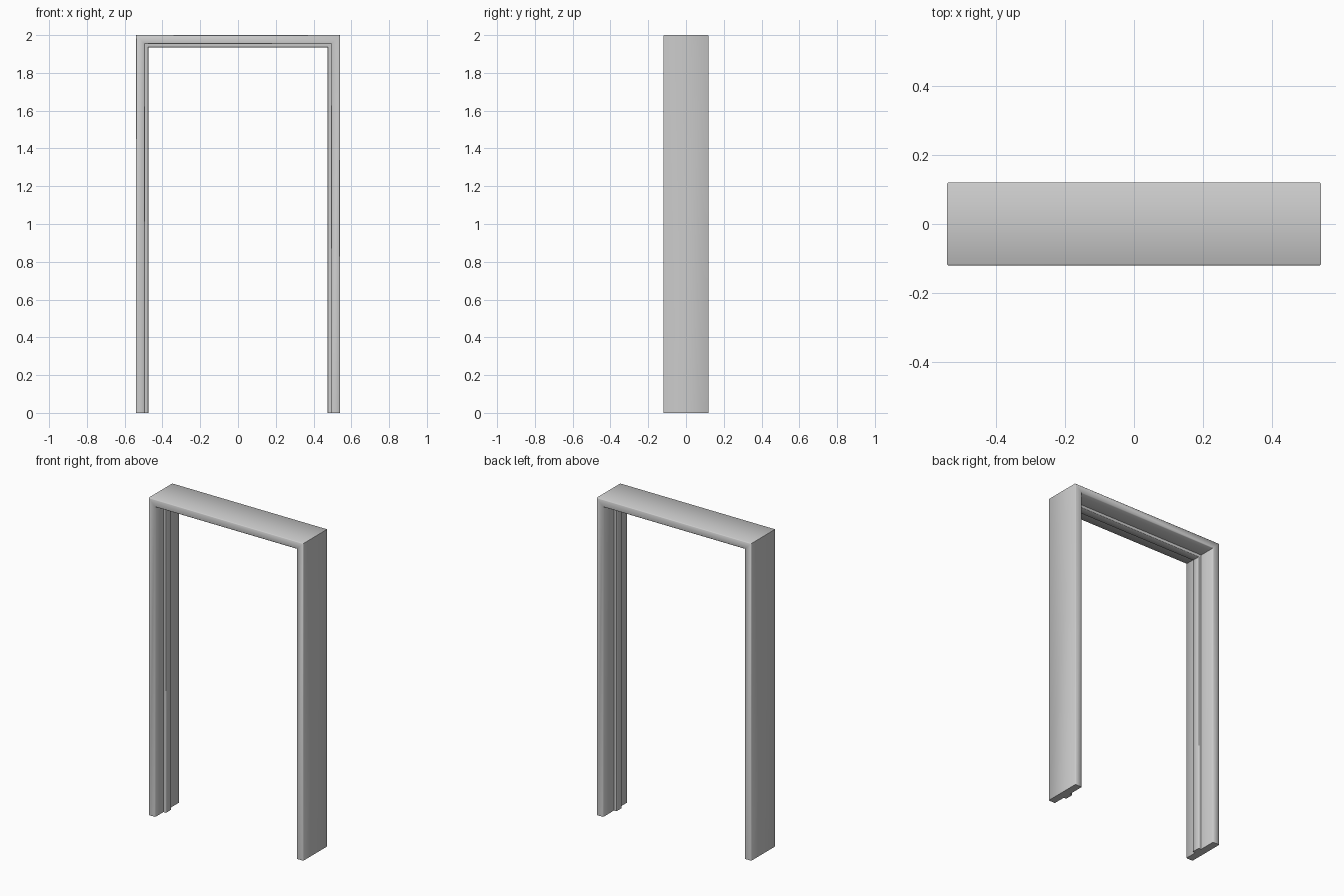
import bpy, bmesh, math

if "Cube" in bpy.data.objects:
    bpy.data.objects.remove(bpy.data.objects["Cube"])

HALF_W, HEIGHT = 0.54, 2.0
B = 0.004  # small eased edge

# Cross-section: (inset from the outer face, y), with a raised door stop
profile = [
    (0.0, 0.12 - B), (0.0, -0.12 + B), (B, -0.12),
    (0.047 - B, -0.12), (0.047, -0.12 + B),
    (0.047, -0.04), (0.065 - B / 2, -0.04), (0.065, -0.04 + B / 2),
    (0.065, 0.014 - B / 2), (0.065 - B / 2, 0.014), (0.047, 0.014),
    (0.047, 0.12 - B), (0.047 - B, 0.12), (B, 0.12),
]

# Stations along the frame: left foot, left mitre, right mitre, right foot
stations = [
    lambda d: (-HALF_W + d, 0.0),
    lambda d: (-HALF_W + d, HEIGHT - d),
    lambda d: (HALF_W - d, HEIGHT - d),
    lambda d: (HALF_W - d, 0.0),
]

bm = bmesh.new()
rings = []
for place in stations:
    ring = []
    for d, y in profile:
        x, z = place(d)
        ring.append(bm.verts.new((x, y, z)))
    rings.append(ring)

# Mitred sweep
n = len(profile)
for a, b in zip(rings, rings[1:]):
    for i in range(n):
        j = (i + 1) % n
        bm.faces.new((a[i], a[j], b[j], b[i]))

# Closed feet
bm.faces.new(rings[0])
bm.faces.new(rings[-1][::-1])
bmesh.ops.recalc_face_normals(bm, faces=bm.faces)

mesh = bpy.data.meshes.new("door_frame")
bm.to_mesh(mesh)
bm.free()
frame = bpy.data.objects.new("door_frame", mesh)
bpy.context.collection.objects.link(frame)

# Smooth eased edges, crisp mitres and stop
bpy.context.view_layer.objects.active = frame
frame.select_set(True)
bpy.ops.object.shade_smooth_by_angle(angle=math.radians(50))
